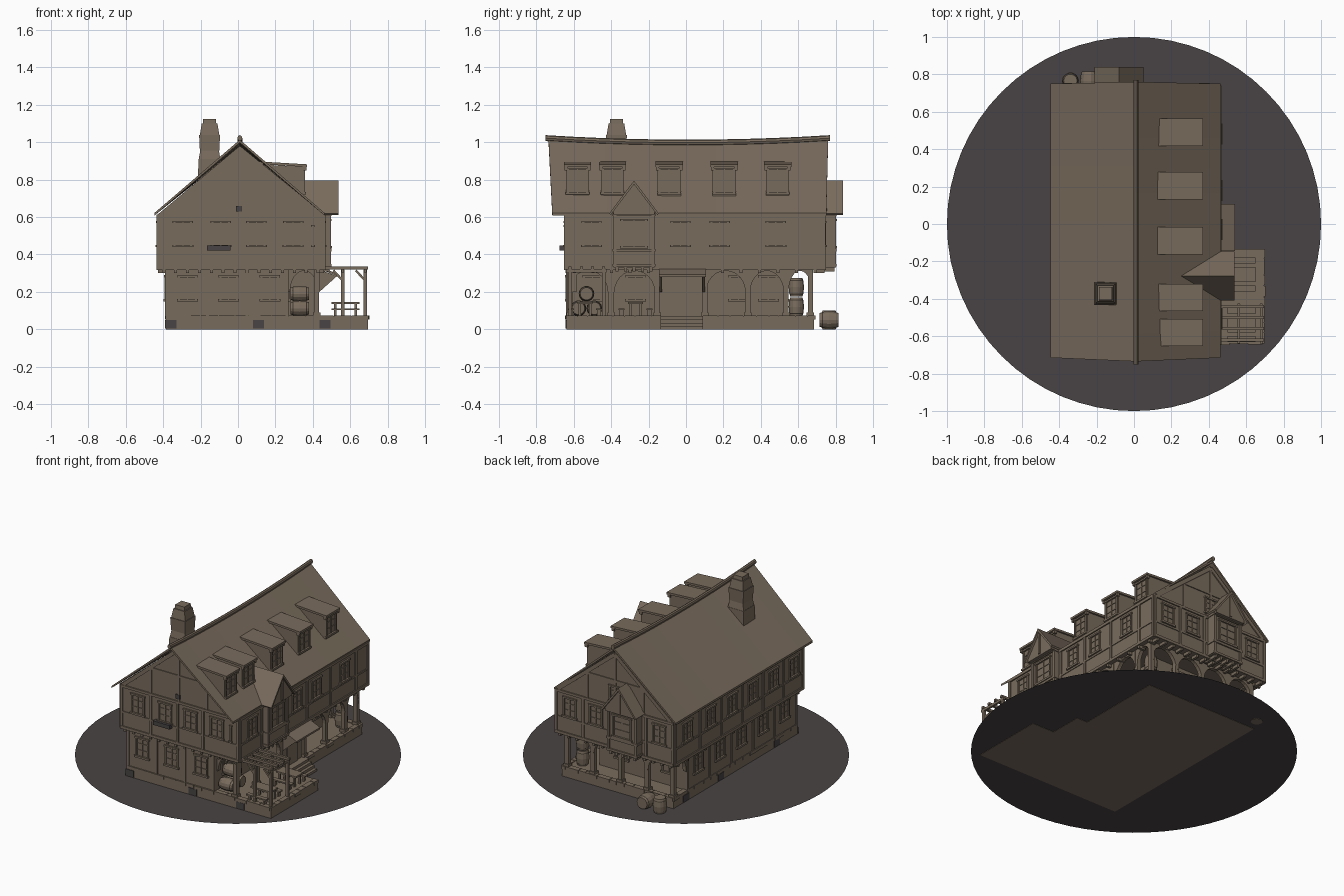
import bpy, bmesh, math, random
from mathutils import Vector

if "Cube" in bpy.data.objects:
    bpy.data.objects.remove(bpy.data.objects["Cube"])
random.seed(4)

def material(name, col):
    m = bpy.data.materials.new(name)
    m.diffuse_color = (*col, 1)
    m.use_nodes = True
    m.node_tree.nodes["Principled BSDF"].inputs["Base Color"].default_value = m.diffuse_color
    return m
BROWN = material("weathered_brown", (0.19, 0.148, 0.108))
GREY = material("dark_grey", (0.066, 0.057, 0.058))

parts = {}
def part(name):
    return parts.setdefault(name, bmesh.new())

def P(side, plane, u, d, z):
    """Wall coordinates (u along, d outward, z up) to world."""
    return {'F': (u, plane - d, z), 'B': (u, plane + d, z),
            'R': (plane + d, u, z), 'L': (plane - d, u, z)}[side]

def prism(name, side, plane, poly, d0, d1):
    bm = part(name)
    a = [bm.verts.new(P(side, plane, u, d0, z)) for u, z in poly]
    b = [bm.verts.new(P(side, plane, u, d1, z)) for u, z in poly]
    bm.faces.new(a)
    bm.faces.new(b[::-1])
    for i in range(len(a)):
        j = (i + 1) % len(a)
        bm.faces.new((a[i], b[i], b[j], a[j]))

def wbox(name, side, plane, u0, u1, z0, z1, d0=0.0, d1=0.008):
    prism(name, side, plane, [(u0, z0), (u1, z0), (u1, z1), (u0, z1)], d0, d1)

def box(name, x0, x1, y0, y1, z0, z1):
    wbox(name, 'B', 0, x0, x1, z0, z1, y0, y1)

def strut(name, side, plane, a, b, w=0.014, d0=0.0, d1=0.007):
    a, b = Vector(a), Vector(b)
    t = (b - a).normalized() * w / 2
    n = Vector((-t.y, t.x))
    prism(name, side, plane, [a + n, b + n, b - n, a - n], d0, d1)

def window(side, plane, uc, z0=0.447, w=0.1, h=0.132):
    u0, u1, z1, n, f = uc - w / 2, uc + w / 2, z0 + h, "window_frames", 0.011
    wbox(n, side, plane, u0, u0 + f, z0, z1)
    wbox(n, side, plane, u1 - f, u1, z0, z1)
    wbox(n, side, plane, u0 - 0.006, u1 + 0.006, z0 - 0.008, z0 + 0.005, 0, 0.013)
    wbox(n, side, plane, u0 - 0.004, u1 + 0.004, z1 - f, z1, 0, 0.011)
    wbox(n, side, plane, uc - 0.003, uc + 0.003, z0, z1, 0, 0.005)
    for k in (1, 2):
        zz = z0 + h * k / 3
        wbox(n, side, plane, u0, u1, zz - 0.002, zz + 0.002, 0, 0.004)

def arch(side, plane, u0, u1, spring=0.2, top=0.325, depth=0.025):
    c, r, e = (u0 + u1) / 2, (u1 - u0) / 2 - 0.008, top - spring - 0.012
    poly = [(u0, spring), (u0, top), (u1, top), (u1, spring)]
    poly += [(c + r * math.cos(math.pi * i / 12), spring + e * math.sin(math.pi * i / 12)) for i in range(13)]
    prism("arcade_arches", side, plane, poly, -depth, 0)

def barrel(name, c, axis, length=0.1, r=0.042):
    bm, rings, n = part(name), [], 14
    prof = [(0, .8), (.12, .87), (.14, .92), (.5, 1), (.86, .92), (.88, .87), (1, .8)]
    for t, k in prof:
        ring = []
        for i in range(n):
            a = 2 * math.pi * i / n
            p = [r * k * math.cos(a), r * k * math.sin(a)]
            p.insert('xyz'.index(axis), (t - .5) * length)
            ring.append(bm.verts.new([p[q] + c[q] for q in range(3)]))
        rings.append(ring)
    for a, b in zip(rings, rings[1:]):
        for i in range(n):
            bm.faces.new((a[i], a[(i + 1) % n], b[(i + 1) % n], b[i]))
    bm.faces.new(rings[0])
    bm.faces.new(rings[-1][::-1])

# round ground plate
bm = part("round_plate")
bmesh.ops.create_circle(bm, cap_ends=True, segments=64, radius=1.0)
bmesh.ops.translate(bm, verts=bm.verts[:], vec=(0, 0, 0.002))

# stone foundation, terrace and entrance steps
box("foundation", -0.385, 0.45, -0.64, 0.685, 0, 0.07)
box("terrace", 0.45, 0.695, -0.64, -0.135, 0, 0.07)
def course(side, plane, u0, u1):
    u = u0
    while u < u1 - 0.01:
        v = min(u + random.uniform(0.05, 0.1), u1)
        wbox("kerb_stones", side, plane, u + 0.002, v - 0.002, 0.052, 0.074, -0.03, random.uniform(0.002, 0.007))
        u = v
course('F', -0.64, -0.385, 0.695)
course('L', -0.385, -0.64, 0.685)
course('B', 0.685, -0.385, 0.45)
course('R', 0.45, 0.09, 0.685)
course('R', 0.695, -0.64, -0.135)
for i in range(4):
    box("entrance_steps", 0.44, 0.53 - 0.02 * i, -0.14, 0.09, 0, 0.0175 * (i + 1))
for u in (-0.36, 0.11, 0.465):
    wbox("grey_stones", 'F', -0.64, u - 0.03, u + 0.03, 0.005, 0.05, 0, 0.004)
for u in (-0.42, 0.18, 0.55):
    wbox("grey_stones", 'L', -0.385, u - 0.03, u + 0.03, 0.005, 0.05, 0, 0.004)

# ground floor and overhanging upper floor with gables
X0, X1, Y0, Y1, E = -0.428, 0.46, -0.645, 0.74, 0.615
box("ground_floor", -0.385, 0.27, -0.635, 0.54, 0.07, 0.33)
prism("upper_floor", 'B', 0, [(X0, 0.32), (X1, 0.32), (X1, E), (0.01, 0.98), (X0, E)], Y0, Y1)

# main roof with a sagging ridge
bm, rows, N = part("main_roof"), [], 10
for i in range(N + 1):
    t = i / N
    ye, yr = -0.715 + 1.465 * t, -0.735 + 1.495 * t
    zr = 0.99 + 0.024 * (2 * t - 1) ** 2
    pts = [(-0.447, ye, 0.622), (0.01, yr, zr), (0.463, ye, 0.622),
           (0.463, ye, 0.608), (0.01, yr, zr - 0.016), (-0.447, ye, 0.608)]
    rows.append([bm.verts.new(p) for p in pts])
for a, b in zip(rows, rows[1:]):
    for k in range(6):
        bm.faces.new((a[k], a[(k + 1) % 6], b[(k + 1) % 6], b[k]))
for r in (rows[0], rows[-1]):
    bm.faces.new((r[0], r[1], r[4], r[5]))
    bm.faces.new((r[1], r[2], r[3], r[4]))
# ridge log
bm, rows = part("ridge_log"), []
for i in range(N + 1):
    t = i / N
    rows.append([bm.verts.new((0.01 + 0.013 * math.cos(a * math.pi / 4), -0.75 + 1.52 * t,
                 0.998 + 0.024 * (2 * t - 1) ** 2 + 0.016 * math.sin(a * math.pi / 4))) for a in range(8)])
for a, b in zip(rows, rows[1:]):
    for k in range(8):
        bm.faces.new((a[k], a[(k + 1) % 8], b[(k + 1) % 8], b[k]))
bm.faces.new(rows[0])
bm.faces.new(rows[-1])

# timber framing
T = "timber_frame"
for s, pl, a, b, posts in (('F', Y0, X0, X1, (-0.2, 0.0, 0.19)), ('B', Y1, X0, X1, (-0.22, 0.06, 0.25)),
                           ('L', X0, Y0, Y1, (-0.43, -0.21, 0.01, 0.235, 0.465)),
                           ('R', X1, Y0, Y1, (-0.41, -0.15, 0.08, 0.33, 0.6))):
    wbox(T, s, pl, a, b, 0.318, 0.337, -0.01, 0.008)
    wbox(T, s, pl, a, b, 0.598, 0.615)
    wbox(T, s, pl, a, b, 0.425, 0.437, 0, 0.005)
    for u in (a + 0.009, *posts, b - 0.009):
        wbox(T, s, pl, u - 0.009, u + 0.009, 0.33, 0.6, 0, 0.007)
    for i in range(14):
        u = a + (b - a) * (i + 0.5) / 14
        wbox("joist_ends", s, pl, u - 0.008, u + 0.008, 0.3, 0.32, -0.05, 0.0)
for s, pl in (('F', Y0), ('B', Y1)):
    for x, z in ((-0.2, 0.8), (0.01, 0.97), (0.22, 0.8)):
        wbox(T, s, pl, x - 0.008, x + 0.008, 0.61, z - 0.01, 0, 0.006)
    wbox(T, s, pl, -0.2, 0.22, 0.775, 0.79, 0, 0.006)
    for e in (X0 + 0.02, X1 - 0.02):
        strut(T, s, pl, (e, 0.615), (0.01, 0.965), 0.025)
for s, pl, a, b in (('F', -0.635, -0.385, 0.27), ('L', -0.385, -0.635, 0.54)):
    n = 4 if s == 'F' else 6
    for i in range(n):
        u = a + 0.008 + (b - a - 0.016) * i / (n - 1)
        wbox(T, s, pl, u - 0.008, u + 0.008, 0.07, 0.32, 0, 0.006)

# windows
for u in (-0.295, -0.092, 0.098, 0.295):
    window('F', Y0, u)
for u in (-0.27, -0.05, 0.17):
    window('F', -0.635, u, 0.157)
for u in (-0.505, -0.03, 0.18, 0.48):
    window('R', X1, u)
for u in (-0.54, -0.32, -0.1, 0.12, 0.35, 0.6):
    window('L', X0, u)
for u in (-0.5, -0.27, -0.04, 0.19, 0.42):
    window('L', -0.385, u, 0.157)
for u in (-0.32, 0.155, 0.35):
    window('B', Y1, u)
for u in (-0.25, 0.1):
    window('B', 0.54, u, 0.157)
for u in (-0.5, -0.27, 0.28, 0.44):
    window('R', 0.27, u, 0.157)
for s, pl in (('B', Y1), ('F', Y0)):
    window(s, pl, 0.01 if s == 'B' else 0.4, 0.64 if s == 'B' else 0.447, 0.09 if s == 'B' else 0.01, 0.11)
wbox("grey_box", 'F', Y0, -0.165, -0.04, 0.42, 0.447, 0, 0.03)
wbox("grey_box", 'F', Y0, -0.01, 0.02, 0.63, 0.66, 0, 0.009)

# shed dormers
for y in (-0.58, -0.393, -0.09, 0.205, 0.49):
    prism("dormers", 'B', y, [(0.13, 0.88), (0.35, 0.87), (0.35, 0.69), (0.13, 0.85)], -0.062, 0.062)
    prism("dormer_roofs", 'B', y, [(0.115, 0.897), (0.37, 0.882), (0.37, 0.868), (0.115, 0.883)], -0.073, 0.073)
    window('R', 0.35, y, 0.728, 0.115, 0.135)
    for s in (-1, 1):
        box("dormer_brackets", 0.345, 0.366, y + s * 0.062 - 0.008, y + s * 0.062 + 0.008, 0.85, 0.87)

# gabled bay windows
def gable_bay(side, plane, c, depth, over, back):
    h = 0.11
    wbox("bay_body", side, plane, c - h, c + h, 0.33, 0.62, -0.02, depth)
    prism("bay_gable", side, plane, [(c - h, 0.61), (c + h, 0.61), (c + h, 0.635), (c, 0.775), (c - h, 0.635)], back, over)
    prism("bay_roof", side, plane, [(c - 0.132, 0.62), (c, 0.795), (c + 0.132, 0.62), (c + 0.124, 0.612),
                                    (c, 0.775), (c - 0.124, 0.612)], back, over + 0.015)
    window(side, plane + depth, c, 0.44, 0.14, 0.15)
    wbox(T, side, plane, c - 0.008, c + 0.008, 0.62, 0.765, over, over + 0.006)
    for z in (0.335, 0.415, 0.605):
        wbox(T, side, plane, c - h - 0.005, c + h + 0.005, z, z + 0.015, 0, depth + 0.009)
    for s in (-1, 1):
        wbox(T, side, plane, c + s * 0.102 - 0.008, c + s * 0.102 + 0.008, 0.33, 0.62, 0, depth + 0.007)
    for k in range(5):
        u = c - 0.09 + 0.045 * k
        wbox("bay_corbels", side, plane, u - 0.008, u + 0.008, 0.31, 0.335, -0.04, depth)
gable_bay('R', X1, -0.278, 0.03, 0.062, -0.215)
gable_bay('B', Y1, -0.08, 0.055, 0.085, -0.02)

# open arcade along the right side and the back
for u0, u1 in ((-0.635, -0.41), (-0.39, -0.16), (0.1, 0.325), (0.335, 0.53), (0.54, 0.68)):
    arch('R', 0.435, u0, u1)
arch('F', -0.61, 0.27, 0.435)
for u0, u1 in ((-0.38, -0.18), (-0.18, 0.02), (0.02, 0.225), (0.225, 0.43)):
    arch('B', 0.68, u0, u1)
arch('L', -0.385, 0.54, 0.68)
posts = [(0.42, y) for y in (-0.62, -0.4, -0.155, 0.1, 0.33, 0.535, 0.665)]
posts += [(x, 0.665) for x in (-0.37, -0.18, 0.02, 0.225)]
for x, y in posts:
    box("arcade_posts", x - 0.014, x + 0.014, y - 0.014, y + 0.014, 0.07, 0.325)
    box("arcade_posts", x - 0.02, x + 0.02, y - 0.02, y + 0.02, 0.07, 0.09)

# entrance door and awning
box("entrance_wall", 0.27, 0.42, -0.15, 0.1, 0.07, 0.325)
wbox("door", 'R', 0.42, -0.08, 0.03, 0.07, 0.25)
prism("awning", 'B', 0, [(0.44, 0.335), (0.54, 0.292), (0.54, 0.28), (0.44, 0.322)], -0.145, 0.107)
for y in (-0.135, 0.095):
    prism("awning_brackets", 'B', y, [(0.43, 0.32), (0.53, 0.285), (0.435, 0.2)], -0.006, 0.006)

# chimney in tapered tiers
cx, cy = -0.152, -0.372
for z0, z1, a, b in ((0.72, 0.91, .062, .06), (0.91, 0.955, .058, .05), (0.955, 1.04, .052, .056),
                     (1.04, 1.1, .052, .042), (1.1, 1.125, .036, .034)):
    bm = part("chimney")
    r = bmesh.ops.create_cube(bm, size=2)
    for v in r['verts']:
        k = b if v.co.z > 0 else a
        v.co = (cx + v.co.x * k, cy + v.co.y * k, z1 if v.co.z > 0 else z0)

# terrace pergola
for x, y in ((0.56, -0.62), (0.68, -0.62), (0.68, -0.44), (0.56, -0.44)):
    box("pergola_posts", x - 0.009, x + 0.009, y - 0.009, y + 0.009, 0.07, 0.325)
for y in (-0.62, -0.56, -0.5, -0.44):
    box("pergola_beams", 0.45, 0.695, y - 0.008, y + 0.008, 0.32, 0.336)
for x in (0.56, 0.68):
    box("pergola_beams", x - 0.007, x + 0.007, -0.64, -0.425, 0.305, 0.322)
for x in (0.56, 0.68):
    strut("pergola_braces", 'F', -0.62, (x, 0.26), (x - 0.05, 0.315), 0.012, -0.006, 0.006)

# tables and benches
for y in (-0.54, -0.27):
    box("tables", 0.5, 0.65, y - 0.04, y + 0.04, 0.135, 0.146)
    for s in (-1, 1):
        box("benches", 0.5, 0.65, y + s * 0.075 - 0.015, y + s * 0.075 + 0.015, 0.103, 0.112)
        for x in (0.52, 0.63):
            box("table_legs", x - 0.007, x + 0.007, y + s * 0.028 - 0.006, y + s * 0.028 + 0.006, 0.07, 0.136)
            box("bench_legs", x - 0.006, x + 0.006, y + s * 0.075 - 0.01, y + s * 0.075 + 0.01, 0.07, 0.104)

# barrels
for y, z in ((-0.575, 0.112), (-0.49, 0.112), (-0.532, 0.19)):
    barrel("stacked_barrels", (0.33, y, z), 'x')
for z in (0.12, 0.225):
    barrel("porch_barrels", (0.36, 0.59, z), 'z')
barrel("yard_barrels", (-0.34, 0.765, 0.05), 'z', 0.1, 0.045)
barrel("yard_barrels", (-0.24, 0.765, 0.05), 'y', 0.1, 0.048)

# turn the collected parts into objects
for name, bm in parts.items():
    if name != "round_plate":
        bmesh.ops.recalc_face_normals(bm, faces=bm.faces[:])
    me = bpy.data.meshes.new(name)
    bm.to_mesh(me)
    bm.free()
    me.materials.append(GREY if name == "round_plate" or name.startswith("grey") else BROWN)
    bpy.context.collection.objects.link(bpy.data.objects.new(name, me))
